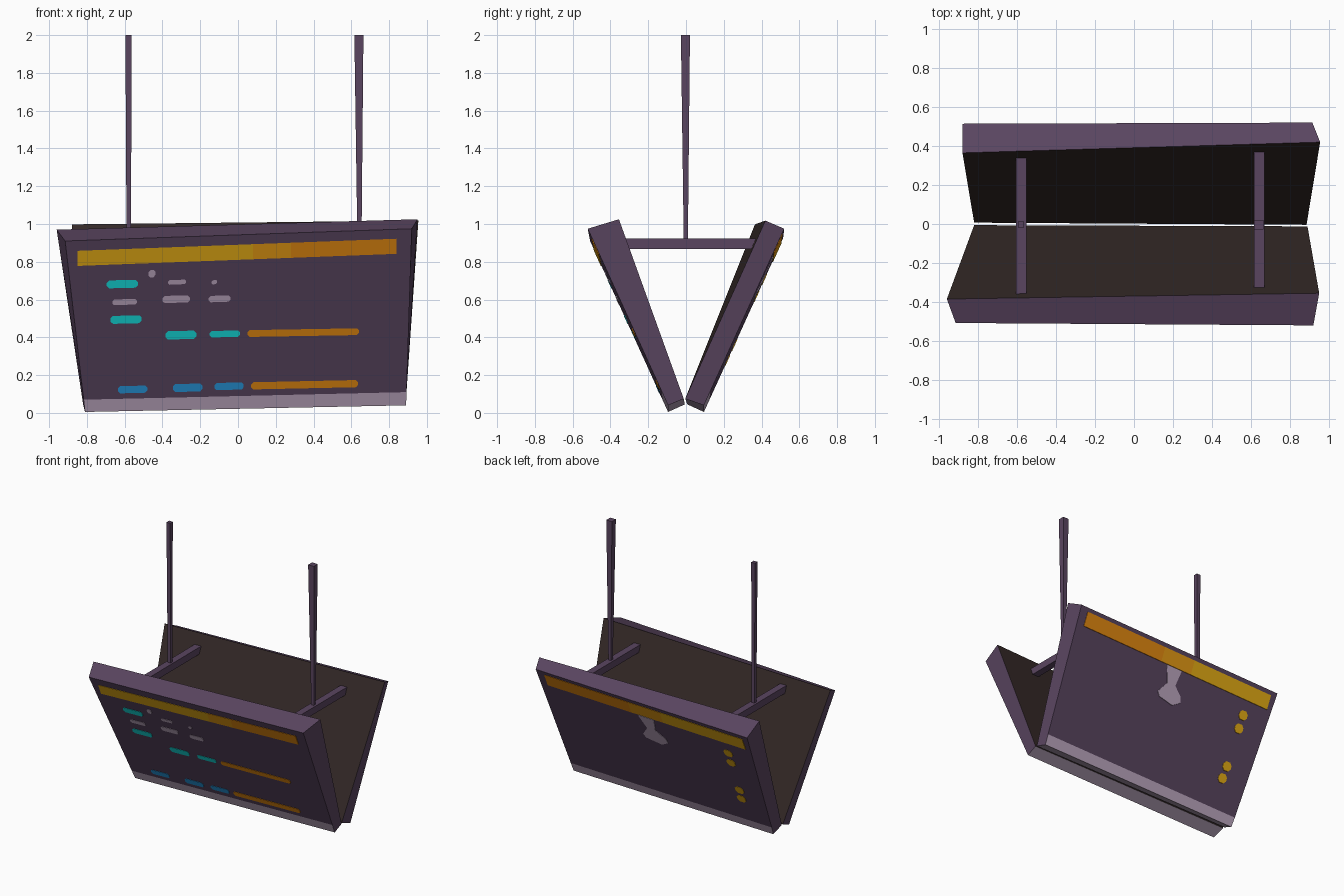
import bpy, bmesh

if "Cube" in bpy.data.objects:
    bpy.data.objects.remove(bpy.data.objects["Cube"])


def material(name, hex_code):
    chan = [int(hex_code[i:i + 2], 16) / 255 for i in (0, 2, 4)]
    lin = [c / 12.92 if c <= 0.04045 else ((c + 0.055) / 1.055) ** 2.4 for c in chan]
    m = bpy.data.materials.new(name)
    m.diffuse_color = (*lin, 1)
    m.use_nodes = True
    m.node_tree.nodes["Principled BSDF"].inputs["Base Color"].default_value = m.diffuse_color
    return m


PURPLE = material("purple_casing", "5A4560")
BROWN = material("dark_brown_inside", "352A28")
GREY = material("pale_grey", "BDA8C0")
YELLOW = material("yellow", "E8AE15")
AMBER = material("amber", "E89C14")
ORANGE = material("orange", "E58A10")
CYAN = material("cyan", "15E0E0")
BLUE = material("blue", "289AE0")


def make(name, verts, faces, mats, indices=None):
    mesh = bpy.data.meshes.new(name)
    bm = bmesh.new()
    vs = [bm.verts.new(v) for v in verts]
    for i, f in enumerate(faces):
        face = bm.faces.new([vs[k] for k in f])
        face.material_index = indices[i] if indices else 0
    bmesh.ops.recalc_face_normals(bm, faces=bm.faces)
    bm.to_mesh(mesh)
    bm.free()
    for m in mats:
        mesh.materials.append(m)
    ob = bpy.data.objects.new(name, mesh)
    bpy.context.collection.objects.link(ob)
    return ob


def prism(name, low, high, mat):
    """Closed solid between two matching outlines."""
    n = len(low)
    faces = [list(range(n))[::-1], list(range(n, 2 * n))]
    faces += [[i, (i + 1) % n, n + (i + 1) % n, n + i] for i in range(n)]
    return make(name, low + high, faces, [mat])


def face_y(side, x, z):
    """Depth of the tilted outer face; side -1 is front, 1 is back."""
    return side * (0.095 - 0.0094 * (x + 0.81) + 0.455 * (z - 0.005))


def plate(name, side, outline, mat):
    """Thin painted plate lying on an outer face, outline in x and z."""
    rows = [[(x, face_y(side, x, z) + side * d, z) for x, z in outline]
            for d in (-0.003, 0.004)]
    return prism(name, rows[0], rows[1], mat)


def dash(name, side, x0, x1, z, h, mat, rise=0.0):
    """Dash with clipped corners."""
    c, r = min(h, x1 - x0) * 0.3, h / 2
    pts = [(x0 + c, -r), (x1 - c, -r), (x1, c - r), (x1, r - c),
           (x1 - c, r), (x0 + c, r), (x0, r - c), (x0, c - r)]
    return plate(name, side, [(x, z + dz + rise * (x - x0) / (x1 - x0)) for x, dz in pts], mat)


def panel(name, side, top_out, top_in, bot_in):
    """Slanted slab: grey foot strip and underside, brown inner face."""
    def out(p):
        return (p[0], face_y(side, *p), p[1])
    verts = [out(p) for p in ((-0.81, 0.005), (0.89, 0.04), (-0.817, 0.07), (0.892, 0.11))]
    verts += [out(p) for p in top_out] + top_in + bot_in
    faces = [(0, 1, 3, 2), (2, 3, 5, 4), (4, 5, 7, 6), (6, 7, 9, 8),
             (8, 9, 1, 0), (0, 2, 4, 6, 8), (1, 3, 5, 7, 9)]
    make(name, verts, faces, [PURPLE, BROWN, GREY], [2, 0, 0, 1, 2, 0, 0])


# Two sign panels leaning apart
panel("front_panel", -1, [(-0.915, 0.91), (0.92, 0.975)],
      [(-0.96, -0.385, 0.97), (0.95, -0.355, 1.025)],
      [(-0.82, -0.006, 0.045), (0.89, -0.012, 0.075)])
panel("back_panel", 1, [(-0.88, 0.925), (0.915, 0.975)],
      [(-0.88, 0.365, 0.998), (0.955, 0.42, 1.018)],
      [(-0.82, 0.007, 0.045), (0.885, -0.004, 0.075)])


def box_ring(x0, x1, y0, y1, z):
    return [(x0, y0, z), (x1, y0, z), (x1, y1, z), (x0, y1, z)]


# Cross bars and hanging rods (the right rod flares upward)
for side_name, x, low, top_x, high in (("left", -0.578, 0.012, -0.58, 0.016),
                                       ("right", 0.643, 0.011, 0.64, 0.024)):
    prism(side_name + "_cross_bar", box_ring(x - 0.027, x + 0.027, -0.38, 0.38, 0.868),
          box_ring(x - 0.027, x + 0.027, -0.38, 0.38, 0.922), PURPLE)
    prism(side_name + "_hanging_rod", box_ring(x - low, x + low, -0.012, 0.010, 0.915),
          box_ring(top_x - high, top_x + high, -0.003 - high, -0.003 + high, 2.0), PURPLE)


# Header bands, each in three colours
def band(name, side, stops, zl, zr, height):
    a, b = stops[0], stops[-1]
    for i, mat in enumerate((YELLOW, AMBER, ORANGE)):
        x0, x1 = stops[i], stops[i + 1]
        z0, z1 = [zl + (zr - zl) * (x - a) / (b - a) for x in (x0, x1)]
        plate(f"{name}_{i + 1}", side,
              [(x0, z0), (x1, z1), (x1, z1 + height), (x0, z0 + height)], mat)


band("front_header_band", -1, (-0.85, 0.08, 0.28, 0.84), 0.778, 0.842, 0.08)
band("back_header_band", 1, (-0.83, -0.13, 0.14, 0.85), 0.80, 0.85, 0.096)

# Front display dashes: x start, x end, height, thickness
rows = {
    "cyan_dash": (CYAN, [(-0.695, -0.53, 0.68, 0.042), (-0.675, -0.51, 0.492, 0.042),
                         (-0.385, -0.22, 0.41, 0.044), (-0.15, 0.01, 0.416, 0.034)]),
    "grey_dash": (GREY, [(-0.665, -0.535, 0.585, 0.03), (-0.40, -0.255, 0.60, 0.038),
                         (-0.155, -0.04, 0.602, 0.034), (-0.37, -0.275, 0.69, 0.024),
                         (-0.14, -0.11, 0.69, 0.022), (-0.475, -0.437, 0.735, 0.04)]),
    "blue_dash": (BLUE, [(-0.635, -0.48, 0.122, 0.038), (-0.345, -0.188, 0.131, 0.042),
                         (-0.125, 0.03, 0.139, 0.038)]),
}
for name, (mat, items) in rows.items():
    for i, (x0, x1, z, h) in enumerate(items):
        dash(f"{name}_{i + 1}", -1, x0, x1, z, h, mat, rise=0.004)
dash("orange_bar_1", -1, 0.05, 0.64, 0.42, 0.036, ORANGE, rise=0.01)
dash("orange_bar_2", -1, 0.07, 0.635, 0.143, 0.038, ORANGE, rise=0.012)

# Back panel: pale drip shape and yellow dots
plate("back_pale_shape", 1,
      [(0.087, 0.824), (-0.049, 0.820), (-0.03, 0.716), (-0.10, 0.66), (-0.11, 0.624),
       (-0.047, 0.59), (0.077, 0.614), (0.10, 0.642), (0.041, 0.716)], GREY)
for i, (x, z) in enumerate(((-0.65, 0.706), (-0.645, 0.616), (-0.635, 0.358), (-0.625, 0.275))):
    dash(f"back_dot_{i + 1}", 1, x - 0.036, x + 0.036, z, 0.06, YELLOW)
